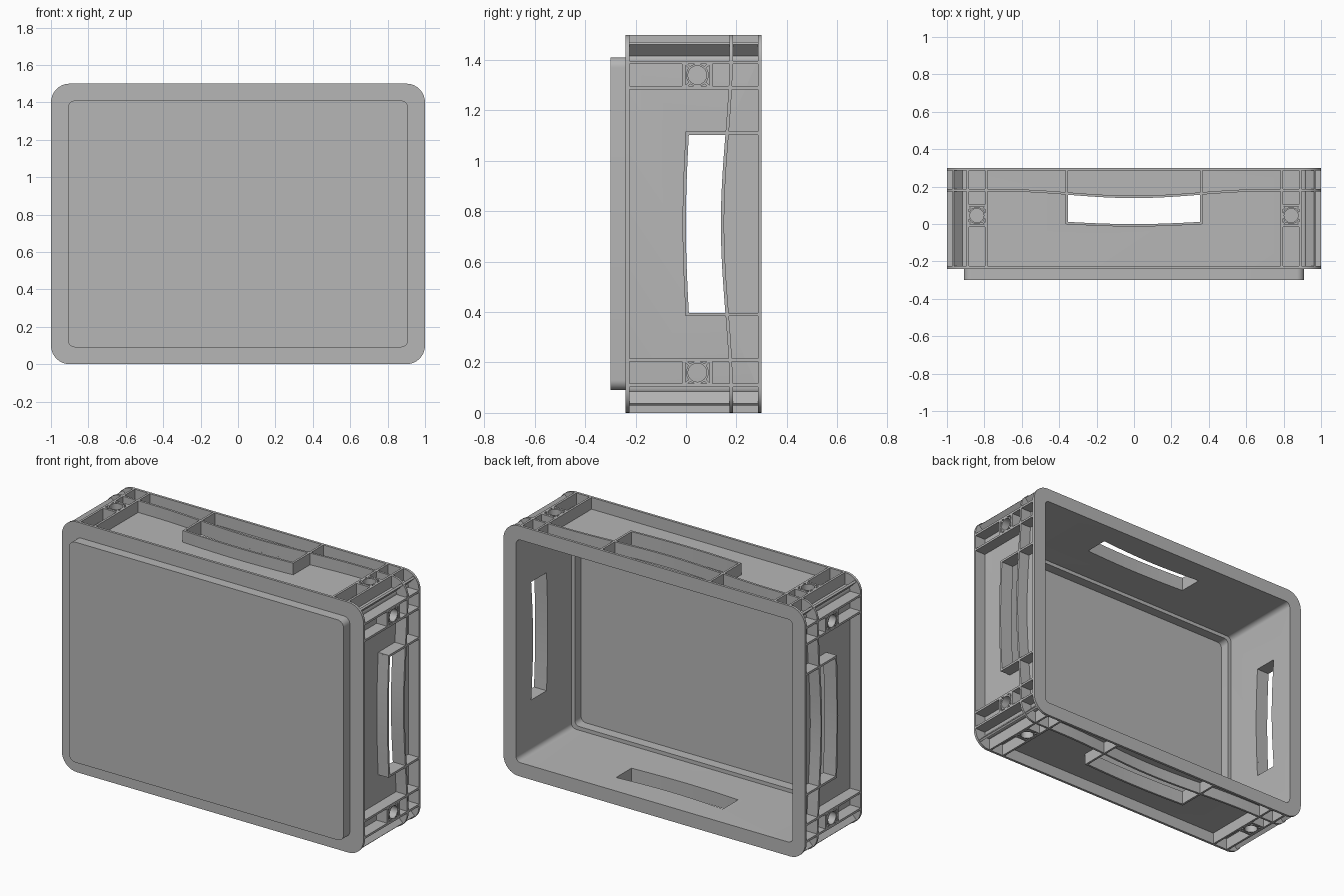
import bpy, bmesh
from math import sin, cos, pi
from mathutils import Vector, Matrix

cube = bpy.data.objects.get("Cube")
if cube:
    bpy.data.objects.remove(cube, do_unlink=True)

grey = bpy.data.materials.new("mid grey plastic")
grey.use_nodes = True
grey.diffuse_color = (0.47, 0.47, 0.47, 1)
grey.node_tree.nodes["Principled BSDF"].inputs["Base Color"].default_value = grey.diffuse_color

FLOOR, RIM = -0.225, 0.285      # inner edges of the two flanges
DEPTH = 0.073                   # rib depth
RIB = 0.013                     # rib thickness
MID = Vector((0, 0, 0.75))


def finish(bm, name):
    bmesh.ops.recalc_face_normals(bm, faces=bm.faces[:])
    mesh = bpy.data.meshes.new(name)
    bm.to_mesh(mesh)
    bm.free()
    mesh.materials.append(grey)
    obj = bpy.data.objects.new(name, mesh)
    bpy.context.collection.objects.link(obj)
    return obj


def smooth(obj):
    bpy.ops.object.select_all(action='DESELECT')
    obj.select_set(True)
    bpy.context.view_layer.objects.active = obj
    bpy.ops.object.shade_smooth_by_angle(angle=0.6)


def rounded_loop(bm, inset, radius, y):
    verts = []
    w, h = 1 - inset - radius, 0.75 - inset - radius
    for q, (sx, sz) in enumerate([(1, 1), (-1, 1), (-1, -1), (1, -1)]):
        for i in range(9):
            a = (q + i / 8) * pi / 2
            verts.append(bm.verts.new(MID + Vector((sx * w + radius * cos(a), y, sz * h + radius * sin(a)))))
    return verts


def prism(bm, polygon, low, high, place):
    rings = [[bm.verts.new(place(a, b, c)) for a, b in polygon] for c in (low, high)]
    n = len(polygon)
    for ring in rings:
        bm.faces.new(ring)
    for i in range(n):
        j = (i + 1) % n
        bm.faces.new((rings[0][i], rings[0][j], rings[1][j], rings[1][i]))


def band(bm, path, low, high, place, closed=False, width=RIB):
    # thin wall following a path
    n = len(path)
    pts = [Vector(p) for p in path]
    rows = []
    for i, p in enumerate(pts):
        if closed:
            d = pts[(i + 1) % n] - pts[i - 1]
        else:
            d = pts[min(i + 1, n - 1)] - pts[max(i - 1, 0)]
        side = Vector((-d.y, d.x)).normalized() * width / 2
        rows.append([bm.verts.new(place(q.x, q.y, c))
                     for q, c in ((p - side, low), (p + side, low), (p + side, high), (p - side, high))])
    for i in range(n if closed else n - 1):
        r, s = rows[i], rows[(i + 1) % n]
        for k in range(4):
            m = (k + 1) % 4
            bm.faces.new((r[k], r[m], s[m], s[k]))
    if not closed:
        bm.faces.new(rows[0])
        bm.faces.new(rows[-1])


def grip_top(t):
    return 0.1625 - 0.0175 * cos(pi * min(abs(t), 0.7) / 0.7)


def grip_bottom(t):
    return 0.005 - 0.012 * cos(pi * t / 0.72)


def span(a, b, steps=24):
    return [a + (b - a) * i / steps for i in range(steps + 1)]


# Crate shell: one closed section swept round a rounded rectangle
bm = bmesh.new()
section = [(0.09, 0.04, -0.3), (0.09, 0.04, -0.24), (0, 0.1, -0.24), (0, 0.1, FLOOR),
           (0.07, 0.03, FLOOR), (0.07, 0.03, RIM), (0, 0.1, RIM), (0, 0.1, 0.3),
           (0.083, 0.03, 0.3), (0.083, 0.03, FLOOR), (0.105, 0.03, FLOOR), (0.105, 0.03, -0.285)]
loops = [rounded_loop(bm, *s) for s in section]
for a, b in zip(loops, loops[1:]):
    for i in range(len(a)):
        j = (i + 1) % len(a)
        bm.faces.new((a[i], a[j], b[j], b[i]))
bm.faces.new(loops[0])
bm.faces.new(loops[-1])
shell = finish(bm, "crate_shell")

cut = bmesh.new()
names = ["top", "left", "bottom", "right"]
for k, name in enumerate(names):
    A, H = (1, 0.75) if k % 2 == 0 else (0.75, 1)
    turn = Matrix.Rotation(k * pi / 2, 3, 'Y')

    def on_side(t, y, h):
        return MID + turn @ Vector((t, y, h))

    def across(t, h, y):
        return on_side(t, y, h)

    low = H - DEPTH

    # Hand hole cutter
    hole = [(t, grip_bottom(t) + RIB / 2) for t in span(-0.3535, 0.3535)]
    hole += [(t, grip_top(t) - RIB / 2) for t in span(0.3535, -0.3535)]
    prism(cut, hole, H - 0.12, H - 0.04, on_side)

    # Long curved rib and hand hole frame
    bm = bmesh.new()
    band(bm, [(t, grip_top(t)) for t in span(0.1 - A, A - 0.1, 40)], low, H, on_side)
    band(bm, [(t, grip_bottom(t)) for t in span(-0.36, 0.36)], low, H, on_side)
    for s in (-1, 1):
        band(bm, [(s * 0.36, -0.001), (s * 0.36, RIM)], low, H, on_side)

        # Corner column with cross ribs
        for inset in (0.21, 0.11):
            t = s * (A - inset)
            band(bm, [(t, FLOOR), (t, RIM)], low, H, on_side)
        c, cy = s * (A - 0.16), 0.045
        for y in (cy - 0.054, cy + 0.054):
            band(bm, [(c - 0.05, y), (c + 0.05, y)], low, H, on_side)

        # Round socket tied to the column corners
        ring = [(c + 0.041 * cos(i * pi / 12), cy + 0.041 * sin(i * pi / 12)) for i in range(24)]
        band(bm, ring, low, H, on_side, closed=True, width=0.008)
        for dx in (-1, 1):
            for dy in (-1, 1):
                band(bm, [(c + dx * 0.03, cy + dy * 0.03), (c + dx * 0.05, cy + dy * 0.052)],
                     low, H, on_side, width=0.01)

    # Rounded corner shelf and diagonal corner rib
    arc = [(A - 0.1 + 0.1 * sin(i * pi / 16), H - 0.1 + 0.1 * cos(i * pi / 16)) for i in range(9)]
    shelf = [(A - 0.1, H - 0.075)] + arc + [(A - 0.075, H - 0.1), (A - 0.075, H - 0.075)]
    prism(bm, shelf, 0.18 - RIB / 2, 0.18 + RIB / 2, across)
    band(bm, [(A - 0.081, H - 0.081), (A - 0.033, H - 0.033)], FLOOR, RIM, across)
    smooth(finish(bm, name + "_ribs"))

# Open the hand holes
cutter = finish(cut, "hand_hole_cutter")
cutter.hide_render = True
mod = shell.modifiers.new("hand holes", 'BOOLEAN')
mod.operation = 'DIFFERENCE'
mod.solver = 'EXACT'
mod.object = cutter
smooth(shell)
bpy.ops.object.modifier_apply(modifier=mod.name)
bpy.data.objects.remove(cutter, do_unlink=True)
smooth(shell)
